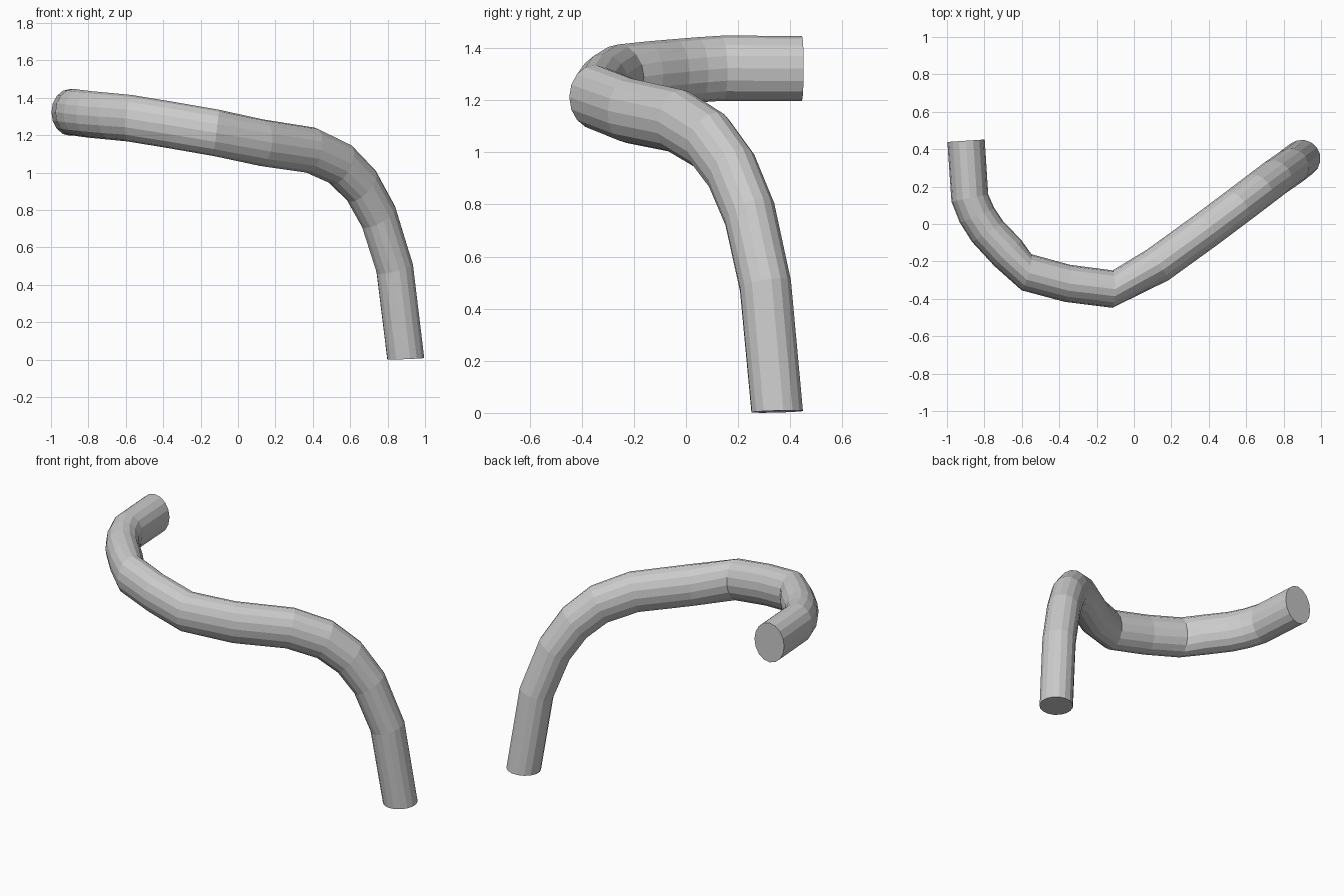
import bpy, bmesh, math
from mathutils import Vector

if "Cube" in bpy.data.objects:
    bpy.data.objects.remove(bpy.data.objects["Cube"])

SIDES, RADIUS, STRETCH = 16, 0.1, 1.25   # round tube, stretched in height

# centre line: x, y, z, and how far each ring turns toward the next segment
PATH = [
    (0.897, 0.350, 0.005, 0), (0.838, 0.305, 0.488, 0.2), (0.752, 0.245, 0.763, 0.2),
    (0.660, 0.175, 0.930, 0.2), (0.548, 0.090, 1.045, 0.2), (0.388, -0.030, 1.120, 0.1),
    (0.125, -0.220, 1.160, 0), (-0.115, -0.348, 1.212, 0.8), (-0.357, -0.317, 1.254, 0.1),
    (-0.575, -0.258, 1.290, 0), (-0.675, -0.155, 1.300, 1), (-0.783, -0.040, 1.310, 1),
    (-0.840, 0.048, 1.317, 1), (-0.878, 0.140, 1.323, 0.6), (-0.898, 0.445, 1.322, 0),
]
points = [Vector((x, y, z / STRETCH)) for x, y, z, w in PATH]

# bent tube: one circle per path point, bridged and capped
bm = bmesh.new()
rings = []
for i, p in enumerate(points):
    if i == 0:
        t = Vector((-0.03, -0.022, 1)).normalized()
    else:
        t = (p - points[i - 1]).normalized()
        if i < len(points) - 1:
            t = t.lerp((points[i + 1] - p).normalized(), PATH[i][3]).normalized()
    u = t.cross(Vector((0, 0, 1))).normalized()
    v = u.cross(t)
    ring = []
    for k in range(SIDES):
        a = 2 * math.pi * k / SIDES
        q = p + (u * math.cos(a) + v * math.sin(a)) * RADIUS
        ring.append(bm.verts.new((q.x, q.y, q.z * STRETCH)))
    rings.append(ring)
for a, b in zip(rings, rings[1:]):
    for k in range(SIDES):
        n = (k + 1) % SIDES
        bm.faces.new((a[k], a[n], b[n], b[k]))
bm.faces.new(rings[0])
bm.faces.new(rings[-1])
bmesh.ops.recalc_face_normals(bm, faces=bm.faces)

mesh = bpy.data.meshes.new("bent_tube")
bm.to_mesh(mesh)
bm.free()
bpy.context.collection.objects.link(bpy.data.objects.new("bent_tube", mesh))
